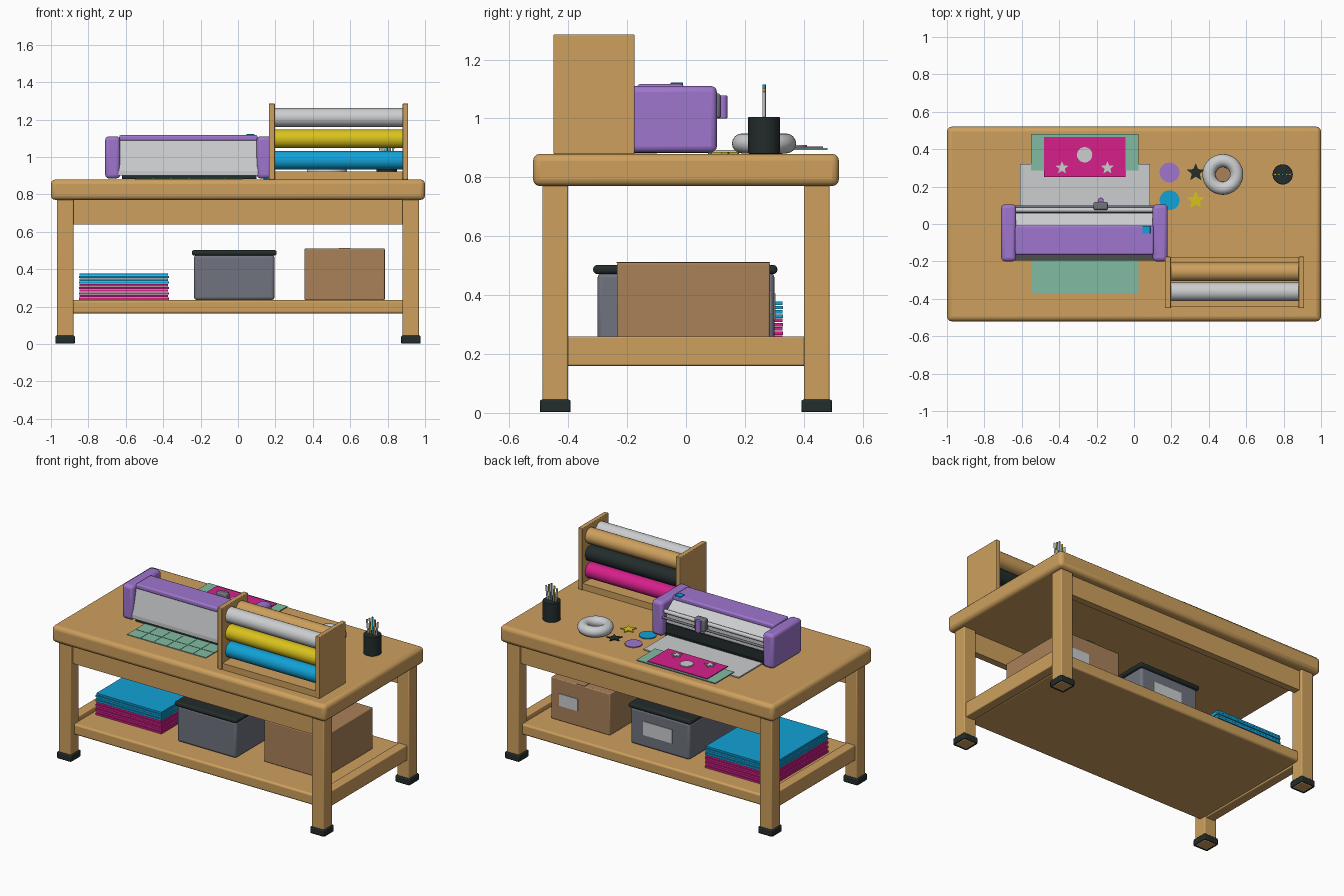
import bpy, bmesh, math
from mathutils import Matrix, Vector

if "Cube" in bpy.data.objects:
    bpy.data.objects.remove(bpy.data.objects["Cube"])

def material(name, r, g, b):
    m = bpy.data.materials.new(name)
    m.use_nodes = True
    m.diffuse_color = (r, g, b, 1)
    m.node_tree.nodes["Principled BSDF"].inputs["Base Color"].default_value = (r, g, b, 1)
    return m

WOOD = material("wood", .61, .35, .11)
PURPLE = material("purple", .35, .18, .62)
LIGHT = material("light_grey", .60, .61, .62)
GREY = material("slate_grey", .16, .17, .21)
BLACK = material("near_black", .017, .025, .025)
CARD = material("cardboard", .40, .22, .10)
PINK = material("magenta", .68, .014, .26)
BLUE = material("blue", .006, .36, .68)
YELLOW = material("yellow", .70, .54, .012)
TEAL = material("pale_teal", .22, .50, .37)
smooth = []

def finish(name, bm, mat, bevel=0, rounded=False, segments=3):
    bmesh.ops.recalc_face_normals(bm, faces=bm.faces)
    me = bpy.data.meshes.new(name)
    bm.to_mesh(me)
    bm.free()
    me.materials.append(mat)
    ob = bpy.data.objects.new(name, me)
    bpy.context.collection.objects.link(ob)
    if bevel:
        mod = ob.modifiers.new("soft_edges", 'BEVEL')
        mod.width, mod.segments, mod.limit_method = bevel, segments, 'ANGLE'
    if rounded or bevel:
        smooth.append(ob)
    return ob

def box(name, x, y, z, mat, bevel=0):
    """Box from (low, high) pairs on each axis."""
    bm = bmesh.new()
    bmesh.ops.create_cube(bm, size=1)
    for v in bm.verts:
        v.co = [sum(r) / 2 + c * (r[1] - r[0]) for r, c in zip((x, y, z), v.co)]
    return finish(name, bm, mat, bevel)

def rod(name, a, b, radius, mat, bevel=0, sides=32):
    """Cylinder between two points."""
    a, b = Vector(a), Vector(b)
    bm = bmesh.new()
    turn = (b - a).to_track_quat('Z', 'Y').to_matrix().to_4x4()
    bmesh.ops.create_cone(bm, cap_ends=True, segments=sides, radius1=radius, radius2=radius,
                          depth=(b - a).length, matrix=Matrix.Translation((a + b) / 2) @ turn)
    return finish(name, bm, mat, bevel, True)

def prism(name, points, direction, mat, bevel=0):
    """Extrude a flat outline along a direction."""
    bm = bmesh.new()
    face = bm.faces.new([bm.verts.new(p) for p in points])
    out = bmesh.ops.extrude_face_region(bm, geom=[face])
    moved = [v for v in out["geom"] if isinstance(v, bmesh.types.BMVert)]
    bmesh.ops.translate(bm, verts=moved, vec=direction)
    return finish(name, bm, mat, bevel)

def star(name, x, y, z, radius, mat):
    pts = []
    for i in range(10):
        r = radius if i % 2 == 0 else radius * .45
        a = math.pi / 2 + i * math.pi / 5
        pts.append((x + r * math.cos(a), y + r * math.sin(a), z))
    return prism(name, pts, (0, 0, .006), mat)

# Table
box("table_top", (-1, 1), (-.52, .52), (.77, .88), WOOD, .025)
for sx, side in ((-1, "right"), (1, "left")):
    for sy, end in ((-1, "front"), (1, "back")):
        x = sorted((sx * .88, sx * .968))
        y = sorted((sy * .4, sy * .488))
        box(f"{end}_{side}_leg", x, y, (.003, .78), WOOD, .006)
        # Foot cap: a box with a recessed square underneath
        bm = bmesh.new()
        bmesh.ops.create_cube(bm, size=1)
        for v in bm.verts:
            v.co = (sx * .924 + v.co.x * .104, sy * .444 + v.co.y * .104, .0225 + v.co.z * .045)
        base = min(bm.faces, key=lambda f: f.calc_center_median().z)
        bmesh.ops.inset_region(bm, faces=[base], thickness=.024)
        bmesh.ops.translate(bm, verts=base.verts, vec=(0, 0, .012))
        finish(f"{end}_{side}_foot", bm, BLACK, .006, segments=2)
    box(f"{side}_shelf_rail", sorted((sx * .89, sx * .955)), (-.41, .41), (.16, .26), WOOD, .006)
for sy, end in ((-1, "front"), (1, "back")):
    box(f"{end}_apron", (-.89, .89), sorted((sy * .42, sy * .465)), (.64, .78), WOOD)
box("lower_shelf", (-.89, .89), (-.45, .45), (.163, .235), WOOD, .012)

# Stored goods on the shelf
for i in range(10):
    z = .236 + i * .0145
    edge = .003 * (i % 2)
    box(f"sheet_{i + 1}", (-.85 + edge, -.37 - edge), (-.27 + edge, .33 - edge),
        (z, z + .0115), PINK if i < 6 else BLUE)
box("storage_bin", (-.235, .195), (-.3, .3), (.235, .475), GREY, .015)
box("bin_lid", (-.247, .207), (-.315, .31), (.472, .502), BLACK, .012)
box("bin_label", (-.11, .1), (.299, .304), (.315, .405), LIGHT)
box("cardboard_box", (.355, .785), (-.235, .285), (.235, .51), CARD, .006)
box("box_tape", (.54, .6), (-.236, .286), (.509, .513), CARD)
box("box_label", (.59, .725), (.284, .289), (.335, .415), LIGHT)

# Cutting machine
for side, x in (("right", (-.71, -.63)), ("left", (.1, .18))):
    box(f"{side}_end_cap", x, (-.2, .105), (.885, 1.11), PURPLE, .02)
body = [(-.195, .9), (-.195, .925), (-.16, 1.09), (-.01, 1.09), (.03, 1.06), (.06, 1.035), (.06, .9)]
prism("machine_body", [(-.64, y, z) for y, z in body], (.75, 0, 0), LIGHT)
box("machine_base", (-.62, .1), (-.185, .075), (.882, .902), BLACK)
box("machine_lid", (-.635, .105), (-.165, -.008), (1.085, 1.117), PURPLE, .01)
box("rear_slot", (-.63, .1), (.055, .068), (.9, .965), BLACK)
rod("upper_rail", (-.635, .075, 1.045), (.105, .075, 1.045), .013, LIGHT)
rod("lower_rail", (-.635, .092, 1.01), (.105, .092, 1.01), .008, GREY)
box("carriage", (-.217, -.14), (.075, .118), (1, 1.085), GREY, .01)
rod("blade_holder", (-.178, .125, 1), (-.178, .125, 1.078), .016, PURPLE, .004)
box("power_button", (.045, .087), (-.052, -.01), (1.112, 1.122), BLUE, .002)

# Mat and work sheets
box("front_mat", (-.55, .025), (-.37, -.1), (.879, .885), TEAL)
for i in range(1, 6):
    x = -.55 + i * .575 / 6
    box(f"mat_line_{i}", (x - .002, x + .002), (-.365, -.2), (.884, .887), TEAL)
box("mat_cross_line", (-.545, .02), (-.287, -.283), (.884, .887), TEAL)
box("rear_tray", (-.61, .085), (.06, .32), (.885, .893), LIGHT)
box("rear_mat", (-.55, .025), (.285, .48), (.893, .899), TEAL)
box("work_sheet", (-.48, -.045), (.25, .465), (.899, .904), PINK)
for i, x in enumerate((-.385, -.142)):
    star(f"sheet_star_{i + 1}", x, .3, .904, .036, LIGHT)
rod("sheet_dot", (-.264, .37, .903), (-.264, .37, .91), .041, LIGHT)

# Loose cut shapes
for name, y, disc_mat, star_mat in (("rear", .275, PURPLE, BLACK), ("front", .127, BLUE, YELLOW)):
    rod(f"{name}_disc", (.19, y, .879), (.19, y, .886), .053, disc_mat)
    star(f"{name}_star", .33, y, .88, .05, star_mat)

# Tape roll: spun ring around a card core
bm = bmesh.new()
ring = []
for i in range(16):
    a = i * math.tau / 16
    ring.append(bm.verts.new((.475 + .074 + .035 * math.cos(a), .265, .915 + .034 * math.sin(a))))
edges = [bm.edges.new((ring[i - 1], ring[i])) for i in range(16)]
bmesh.ops.spin(bm, geom=ring + edges, cent=(.475, .265, 0), axis=(0, 0, 1),
               angle=math.tau, steps=40, use_merge=True)
bmesh.ops.remove_doubles(bm, verts=bm.verts, dist=.0001)
finish("tape_roll", bm, LIGHT, rounded=True)
rod("tape_core", (.475, .265, .879), (.475, .265, .886), .045, CARD)

# Tool cup with fanned tools
rod("tool_cup", (.795, .265, .88), (.795, .265, 1.005), .054, BLACK, .003)
for i, mat in enumerate((LIGHT, YELLOW, BLUE, WOOD, LIGHT)):
    d = i - 2
    rod(f"tool_{i + 1}", (.795 + d * .012, .265, .95),
        (.795 + d * .02, .265, 1.115 - .012 * abs(d)), .006, mat, sides=12)

# Roll rack
for side, x in (("right", (.165, .197)), ("left", (.88, .91))):
    box(f"rack_{side}_panel", x, (-.45, -.175), (.879, 1.285), WOOD, .004)
box("rack_base", (.19, .885), (-.445, -.18), (.879, .922), WOOD)
for i, (front, back) in enumerate(((BLUE, PINK), (YELLOW, BLACK), (LIGHT, WOOD))):
    z = .983 + i * .114
    rod(f"front_roll_{i + 1}", (.192, -.362, z), (.885, -.362, z), .05, front)
    rod(f"back_roll_{i + 1}", (.192, -.256, z), (.885, -.256, z), .05, back)

# Smooth rounded parts, keeping edges sharp
bpy.ops.object.select_all(action='DESELECT')
for ob in smooth:
    ob.select_set(True)
bpy.context.view_layer.objects.active = smooth[0]
bpy.ops.object.shade_smooth_by_angle(angle=math.radians(35))
